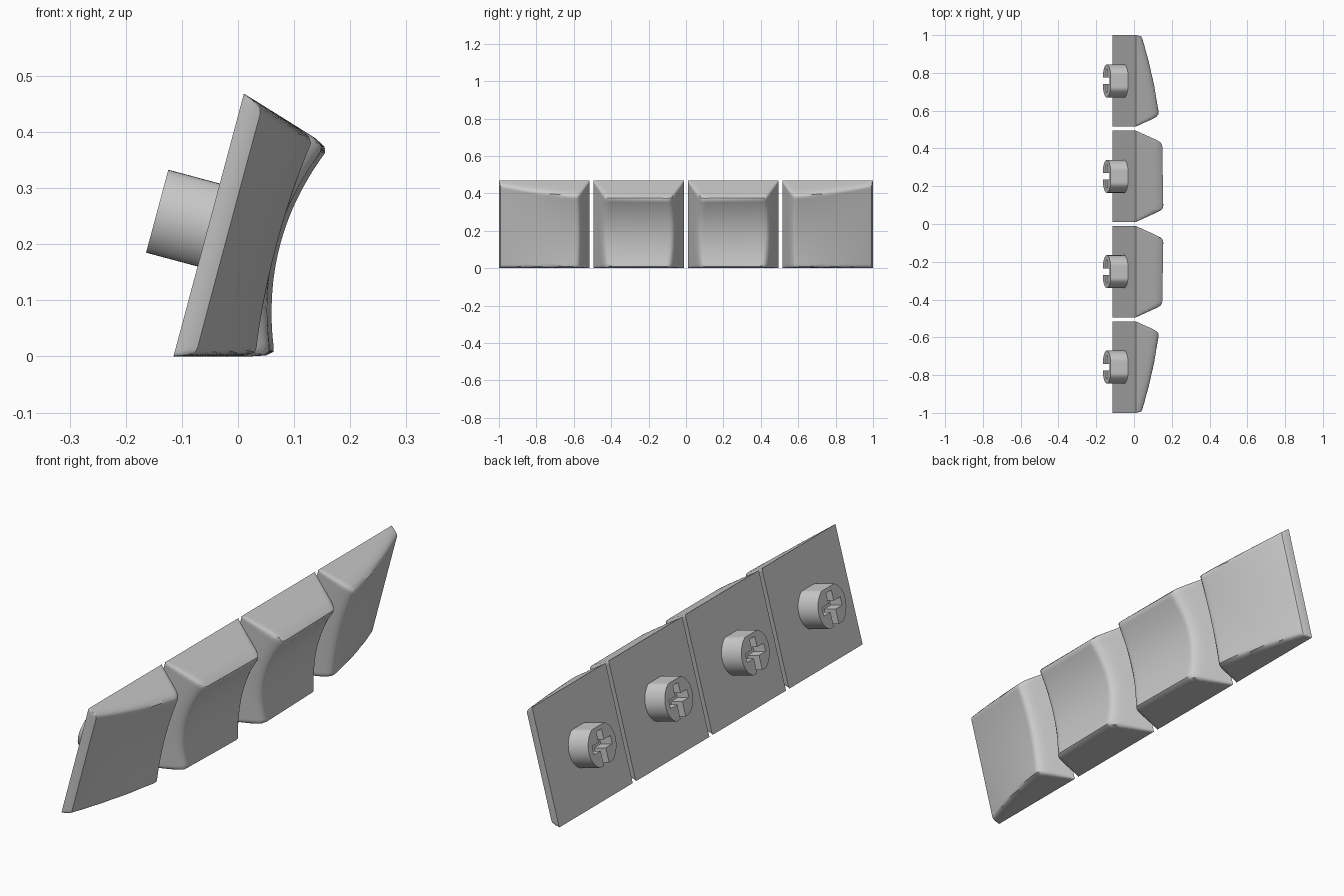
import bpy, bmesh, math
from mathutils import Matrix

cube = bpy.data.objects.get("Cube")
if cube:
    bpy.data.objects.remove(cube, do_unlink=True)

SIZE = 0.485          # width of one key
HALF = SIZE / 2
PITCH = 0.505         # spacing along the row
TILT = math.radians(15)

grey = bpy.data.materials.new("light_grey")
grey.use_nodes = True
COLOUR = (0.6, 0.6, 0.6, 1)
grey.diffuse_color = COLOUR
grey.node_tree.nodes["Principled BSDF"].inputs["Base Color"].default_value = COLOUR


def placement(y):
    # local x runs along the row, local y up the slanted back, local z outward
    s, c = math.sin(TILT), math.cos(TILT)
    return Matrix(((0, s, c, -0.115 + s * HALF), (1, 0, 0, y),
                   (0, c, -s, c * HALF), (0, 0, 0, 1)))


def new_object(name, bm):
    bmesh.ops.recalc_face_normals(bm, faces=bm.faces)
    mesh = bpy.data.meshes.new(name)
    bm.to_mesh(mesh)
    bm.free()
    mesh.materials.append(grey)
    obj = bpy.data.objects.new(name, mesh)
    bpy.context.collection.objects.link(obj)
    return obj


def smooth(obj, degrees):
    bpy.ops.object.select_all(action='DESELECT')
    obj.select_set(True)
    bpy.context.view_layer.objects.active = obj
    bpy.ops.object.shade_smooth_by_angle(angle=math.radians(degrees))


def soft_min(a, b, k):
    h = max(k - abs(a - b), 0) / k
    return min(a, b) - h * h * k / 4


# Dished faces: s goes from the outer end (0) to the middle of the row (1)
def inner_face(s, q):
    return 0.134 + 0.066 * q * q - 0.012 * (1 - s)


def outer_face(s, q):
    dish = 0.027 * (q * q - 0.62) * s
    return 0.035 + 0.116 * s + 0.05 * s * (1 - s) + dish


def keycap(name, y, face, outer_slope):
    side = 1 if y > 0 else -1
    # samples packed towards the rim, where the walls rise
    n = 46
    steps = [math.sin((2 * i / n - 1) * math.pi / 2) for i in range(n + 1)]
    bm = bmesh.new()
    rows = []
    for q in steps:
        row = []
        for p in steps:
            u, v = p * HALF, q * HALF
            s = (1 - p * side) / 2
            inner_wall = (HALF + u * side) * 2.5
            outer_wall = (HALF - u * side) * outer_slope
            bottom_wall = (HALF + v) / 0.268
            top_wall = (HALF - v) / 0.304
            ends = min(bottom_wall, top_wall)
            sides = min(inner_wall, outer_wall)
            wall = soft_min(ends, sides, 0.03)
            w = max(soft_min(wall, face(s, q), 0.045), 0)
            if abs(p) > 0.9999 or abs(q) > 0.9999:
                w = 0
            row.append(bm.verts.new((u, v, w)))
        rows.append(row)
    for a, b in zip(rows, rows[1:]):
        for i in range(n):
            bm.faces.new((a[i], a[i + 1], b[i + 1], b[i]))
    # flat back
    rim = (rows[0][:-1] + [r[-1] for r in rows[:-1]]
           + rows[-1][:0:-1] + [r[0] for r in rows[:0:-1]])
    bm.faces.new(rim[::-1])
    obj = new_object(name, bm)
    obj.matrix_world = placement(y)
    smooth(obj, 40)


def box(bm, size, centre):
    scale = Matrix.Diagonal((*size, 1))
    bmesh.ops.create_cube(bm, size=1, matrix=Matrix.Translation(centre) @ scale)


def cut(obj, size, centre):
    bm = bmesh.new()
    box(bm, size, centre)
    cutter = new_object("slot_cutter", bm)
    cutter.hide_render = True
    mod = obj.modifiers.new("slot", 'BOOLEAN')
    mod.operation = 'DIFFERENCE'
    mod.solver = 'EXACT'
    mod.object = cutter
    bpy.ops.object.select_all(action='DESELECT')
    obj.select_set(True)
    bpy.context.view_layer.objects.active = obj
    bpy.ops.object.modifier_apply(modifier=mod.name)
    bpy.data.objects.remove(cutter, do_unlink=True)


# Mounting stem: round post with two flats and a cross-shaped slot
bm = bmesh.new()
bmesh.ops.create_cone(bm, cap_ends=True, segments=48, radius1=0.0875, radius2=0.0875,
                      depth=0.1, matrix=Matrix.Translation((0, 0, -0.045)))
for vert in bm.verts:
    vert.co.y = max(-0.0765, min(0.0765, vert.co.y))
bmesh.ops.remove_doubles(bm, verts=bm.verts, dist=0.0001)
stem = new_object("stem_1", bm)
cut(stem, (0.12, 0.034, 0.08), (0, 0, -0.08))
cut(stem, (0.034, 0.15, 0.08), (0, -0.015, -0.08))
smooth(stem, 30)

# Row of four keys, mirrored about the middle
for i in range(4):
    y = (i - 1.5) * PITCH
    end = i in (0, 3)
    keycap(f"keycap_{i + 1}", y, outer_face if end else inner_face, 8 if end else 2.5)
    post = stem
    if i:
        post = stem.copy()
        post.name = f"stem_{i + 1}"
        bpy.context.collection.objects.link(post)
    post.matrix_world = placement(y)
